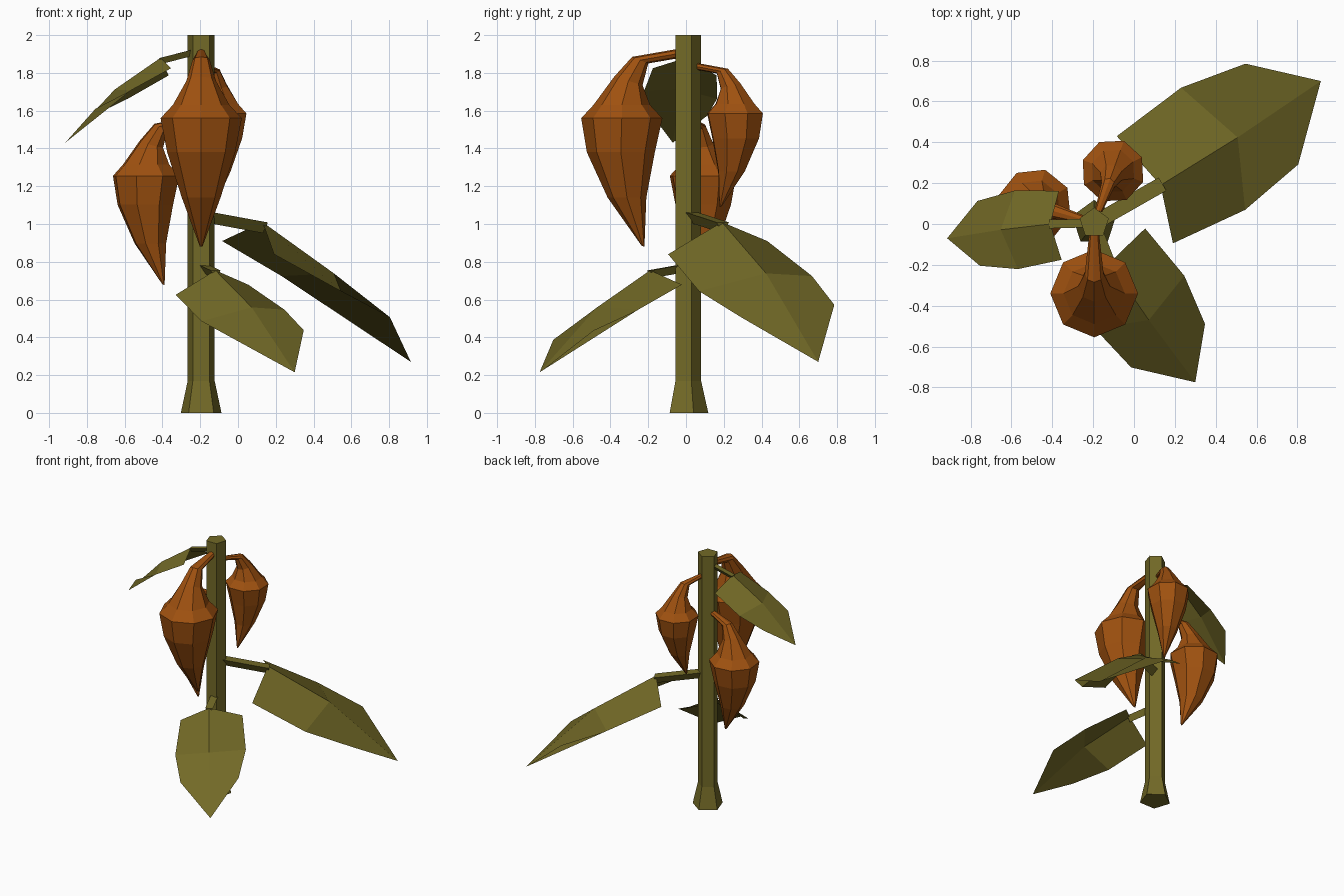
import bpy
import bmesh
from math import cos, sin, pi
from mathutils import Vector

cube = bpy.data.objects.get("Cube")
if cube:
    bpy.data.objects.remove(cube, do_unlink=True)

UP = Vector((0, 0, 1))
STEM = Vector((-0.195, 0.005, 0))


def make_material(name, color):
    mat = bpy.data.materials.new(name)
    mat.use_nodes = True
    mat.diffuse_color = color
    mat.node_tree.nodes["Principled BSDF"].inputs["Base Color"].default_value = color
    return mat


green = make_material("olive green", (0.17, 0.143, 0.02, 1))
orange = make_material("burnt orange", (0.35, 0.083, 0.005, 1))


def finish(name, bm, mat, closed=True):
    if closed:
        bmesh.ops.recalc_face_normals(bm, faces=bm.faces)
    mesh = bpy.data.meshes.new(name)
    bm.to_mesh(mesh)
    bm.free()
    mesh.materials.append(mat)
    obj = bpy.data.objects.new(name, mesh)
    bpy.context.collection.objects.link(obj)
    return obj


def ring(center, a, b, sides):
    """Polygon around a centre, spanned by two radius vectors."""
    angles = [2 * pi * i / sides for i in range(sides)]
    return [center + a * cos(t) + b * sin(t) for t in angles]


def loft(name, rings, mat):
    """Skin a closed tube through rings of points."""
    bm = bmesh.new()
    loops = [[bm.verts.new(p) for p in r] for r in rings]
    n = len(loops[0])
    for low, high in zip(loops, loops[1:]):
        for i in range(n):
            j = (i + 1) % n
            bm.faces.new((low[i], low[j], high[j], high[i]))
    bm.faces.new(loops[0])
    bm.faces.new(loops[-1])
    return finish(name, bm, mat)


# Five-sided stem with a flared foot
foot = [(0, 0.113), (0.17, 0.075), (2, 0.075)]
loft("stem", [ring(STEM + UP * z, Vector((0, r, 0)), Vector((r, 0, 0)), 5)
              for z, r in foot], green)

# Pod rings: outer and inner point (distance from stem, height above the rim)
POD = [
    ((0.06, 0.365), (0.06, 0.315)),
    ((0.29, 0.325), (0.205, 0.29)),
    ((0.385, 0.22), (0.235, 0.175)),
    ((0.495, 0.07), (0.195, 0.07)),
    ((0.56, 0), (0.13, 0)),
    ((0.53, -0.18), (0.17, -0.18)),
    ((0.42, -0.42), (0.215, -0.42)),
    ((0.24, -0.675), (0.225, -0.68)),
]


def pod(name, direction, rim, size):
    out = Vector(direction).normalized()
    side = out.cross(UP)
    root = 0.07

    def place(p):
        return STEM + out * (root + (p[0] - root) * size) + UP * (rim + p[1] * size)

    rings = []
    for outer, inner in POD:
        a, b = place(outer), place(inner)
        half = (a - b) / 2
        rings.append(ring((a + b) / 2, half, side * half.length, 8))
    loft(name, rings, orange)


pod("front_pod", (0, -1, 0), 1.56, 1)
pod("right_pod", (-0.96, 0.28, 0), 1.255, 0.85)
pod("back_pod", (0.34, 0.94, 0), 1.585, 0.73)

# Half of a leaf blade: along the midrib, sideways, above (per unit length)
EDGE = [(0.02, 0.25, -0.13), (0.375, 0.285, -0.052), (0.67, 0.235, 0.027)]
RIB = [(0, 0, 0), (0.433, 0, 0.053), (1, 0, 0)]
ROLL = 0.15


def leaf(name, base, tip, root_z):
    base, tip = Vector(base), Vector(tip)
    axis = tip - base
    size = axis.length
    flat = axis.cross(UP).normalized() * size
    lift = flat.cross(axis).normalized() * size
    side = flat * cos(ROLL) - lift * sin(ROLL)
    up = lift * cos(ROLL) + flat * sin(ROLL)

    # Folded blade, mirrored across the midrib
    bm = bmesh.new()

    def vert(p, sign=1):
        return bm.verts.new(base + axis * p[0] + side * p[1] * sign + up * p[2])

    start, mid, end = [vert(p) for p in RIB]
    for sign in (1, -1):
        corner, wide, narrow = [vert(p, sign) for p in EDGE]
        for quad in ((start, corner, wide, mid), (mid, wide, narrow, end)):
            bm.faces.new(quad if sign > 0 else quad[::-1])
    finish(name + "_blade", bm, green, closed=False)

    # Three-sided stalk, flat on top
    root = STEM + UP * root_z
    run = base - root
    across = run.cross(UP).normalized() * 0.036 * size
    down = across.cross(run).normalized() * -0.032 * size
    drop = down * 0.5
    loft(name + "_stalk", [ring(p + drop, down, across, 3)
                           for p in (root, base + run * 0.03)], green)


leaf("large_leaf", (0.13, 0.19, 1.01), (0.915, 0.7, 0.27), 1.07)
leaf("front_leaf", (-0.12, -0.19, 0.755), (0.3, -0.775, 0.215), 0.79)
leaf("upper_leaf", (-0.41, 0, 1.88), (-0.915, -0.07, 1.43), 1.935)
